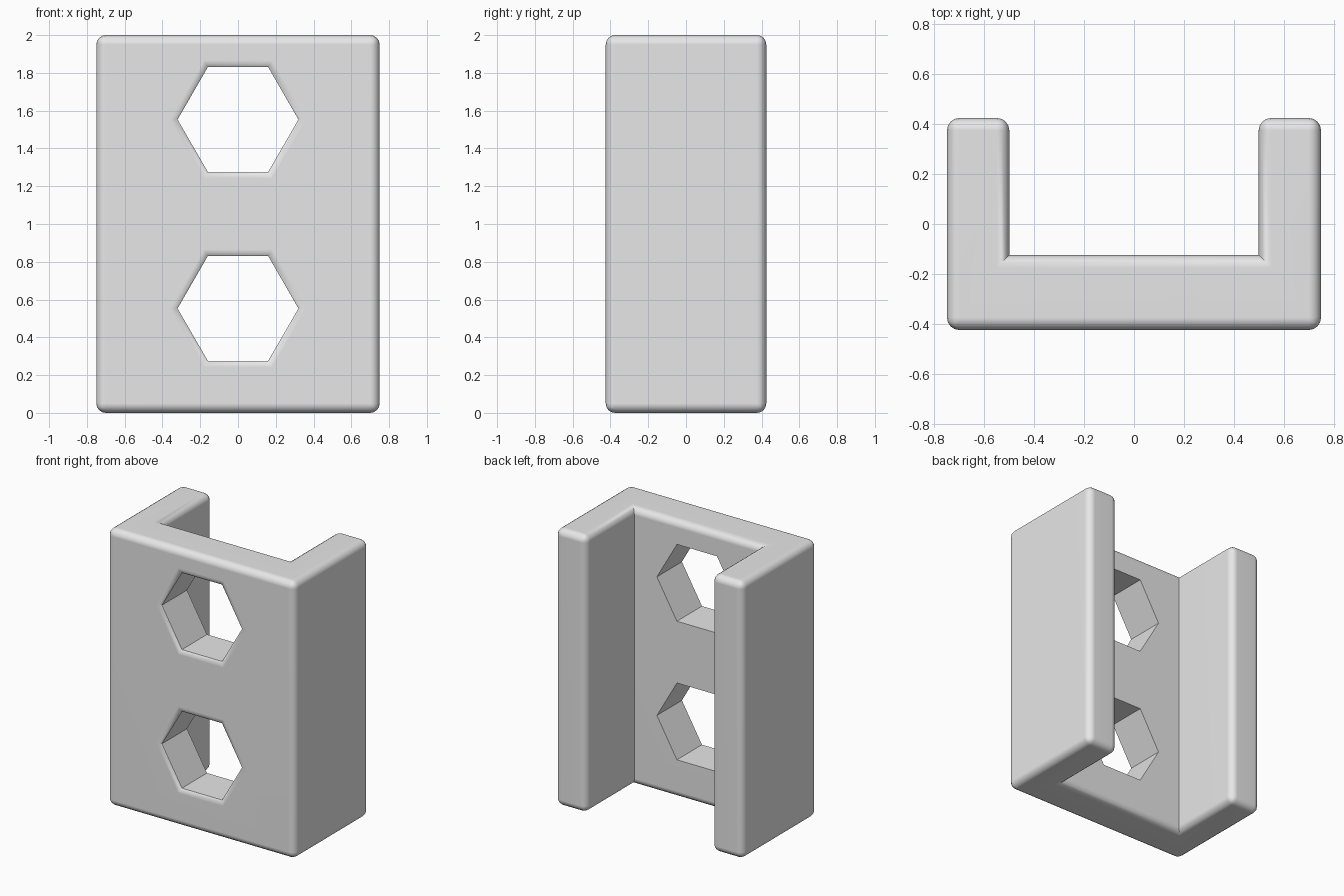
import bpy
import bmesh
from math import sin, cos, pi, radians

old = bpy.data.objects.get("Cube")
if old:
    bpy.data.objects.remove(old, do_unlink=True)

WIDTH, HEIGHT, DEPTH = 0.75, 2.0, 0.425   # half width, full height, half depth
INNER_X, INNER_Y = 0.50, -0.125           # inside faces of the arms and the web
ROUND = 0.05
HOLE_R = 0.32

# Single material
grey = bpy.data.materials.new("light_grey")
grey.use_nodes = True
colour = (0.8, 0.8, 0.8, 1)
grey.diffuse_color = colour
grey.node_tree.nodes["Principled BSDF"].inputs["Base Color"].default_value = colour


def add_object(name, bm):
    bmesh.ops.recalc_face_normals(bm, faces=bm.faces[:])
    mesh = bpy.data.meshes.new(name)
    bm.to_mesh(mesh)
    bm.free()
    mesh.materials.append(grey)
    obj = bpy.data.objects.new(name, mesh)
    bpy.context.collection.objects.link(obj)
    return obj


def make_channel():
    """U-shaped channel, rounded on every edge but the two inside corners."""
    half = [(WIDTH, -DEPTH), (WIDTH, DEPTH), (INNER_X, DEPTH), (INNER_X, INNER_Y)]
    outline = half + [(-x, y) for x, y in reversed(half)]
    bm = bmesh.new()
    base = bm.faces.new([bm.verts.new((x, y, 0)) for x, y in outline])
    grown = bmesh.ops.extrude_face_region(bm, geom=[base], use_keep_orig=True)["geom"]
    top = [v for v in grown if isinstance(v, bmesh.types.BMVert)]
    bmesh.ops.translate(bm, verts=top, vec=(0, 0, HEIGHT))
    bmesh.ops.recalc_face_normals(bm, faces=bm.faces[:])
    convex = [e for e in bm.edges if e.is_convex]
    bmesh.ops.bevel(bm, geom=convex, offset=ROUND, offset_type='OFFSET',
                    segments=4, profile=0.5, affect='EDGES', clamp_overlap=True)
    return add_object("channel_body", bm)


def make_hole_cutter(z):
    """Hexagonal cutter whose front end flares into a softened rim."""
    steps = [radians(a) for a in (0, 15, 30, 45)]
    rings = [(-0.6, ROUND * sin(steps[-1]))]
    rings += [(-DEPTH + ROUND * (1 - cos(a)), ROUND * (sin(steps[-1]) - sin(a)))
              for a in steps[1:]]
    # the first ring stays straight until it meets the front face
    rings.insert(1, (-DEPTH, rings[0][1]))
    rings.append((0.1, 0))
    bm = bmesh.new()
    loops = []
    for y, flare in rings:
        r = HOLE_R + flare / cos(pi / 6)
        loops.append([bm.verts.new((r * cos(i * pi / 3), y, z + r * sin(i * pi / 3)))
                      for i in range(6)])
    for a, b in zip(loops, loops[1:]):
        for i in range(6):
            j = (i + 1) % 6
            bm.faces.new((a[i], a[j], b[j], b[i]))
    bm.faces.new(loops[0])
    bm.faces.new(loops[-1])
    cutter = add_object("hole_cutter", bm)
    cutter.hide_render = True
    return cutter


body = make_channel()
bpy.ops.object.select_all(action='DESELECT')
body.select_set(True)
bpy.context.view_layer.objects.active = body

# Two hexagonal holes through the web
for z in (0.553, 1.553):
    cutter = make_hole_cutter(z)
    cut = body.modifiers.new("hole", 'BOOLEAN')
    cut.operation = 'DIFFERENCE'
    cut.solver = 'EXACT'
    cut.object = cutter
    bpy.ops.object.modifier_apply(modifier=cut.name)
    bpy.data.objects.remove(cutter, do_unlink=True)

# Smooth roundings, crisp creases, flat large faces
bpy.ops.object.shade_smooth_by_angle(angle=radians(32))
weighted = body.modifiers.new("flat_faces", 'WEIGHTED_NORMAL')
weighted.keep_sharp = True
